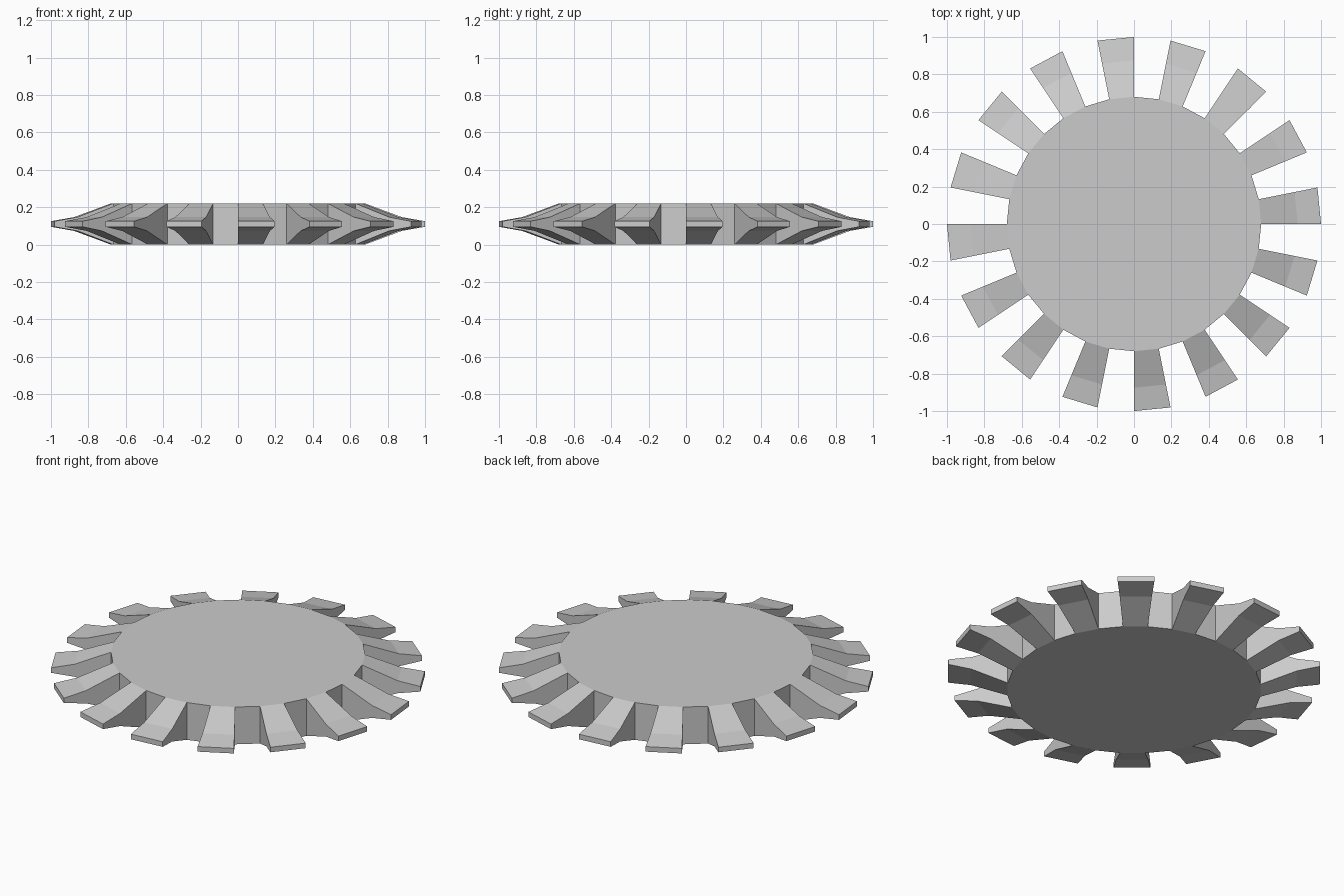
import bpy, bmesh, math
from mathutils import Vector

if "Cube" in bpy.data.objects:
    bpy.data.objects.remove(bpy.data.objects["Cube"])

SECTORS = 32          # 16 teeth alternating with 16 gaps
HEIGHT = 0.22
MID = HEIGHT / 2
ROOT = 0.68
# tooth sections: radius, half thickness
SECTIONS = [(0.875, 0.037), (1.0, 0.015)]

metal = bpy.data.materials.new("plain grey")
metal.diffuse_color = (0.6, 0.6, 0.6, 1)
metal.use_nodes = True
metal.node_tree.nodes["Principled BSDF"].inputs["Base Color"].default_value = metal.diffuse_color

bm = bmesh.new()

# disc outline raised into a solid body
ring = []
for i in range(SECTORS):
    a = 2 * math.pi * i / SECTORS
    ring.append(bm.verts.new((ROOT * math.cos(a), ROOT * math.sin(a), 0)))
base = bm.faces.new(ring)
res = bmesh.ops.extrude_face_region(bm, geom=[base], use_keep_orig=True)
for v in res["geom"]:
    if isinstance(v, bmesh.types.BMVert):
        v.co.z = HEIGHT
bmesh.ops.recalc_face_normals(bm, faces=bm.faces[:])


def is_tooth(face):
    c = face.calc_center_median()
    if len(face.verts) != 4:
        return False
    angle = math.atan2(c.y, c.x) % (2 * math.pi)
    return int(angle / (2 * math.pi / SECTORS)) % 2 == 0


# teeth pulled out of every second wall, tapering towards the tip
walls = [f for f in bm.faces if is_tooth(f)]
for radius, half in SECTIONS:
    walls = bmesh.ops.extrude_discrete_faces(bm, faces=walls)["faces"]
    for f in walls:
        for v in f.verts:
            flat = Vector((v.co.x, v.co.y)).normalized() * radius
            z = MID + (half if v.co.z > MID else -half)
            v.co = (flat.x, flat.y, z)

bmesh.ops.recalc_face_normals(bm, faces=bm.faces[:])
mesh = bpy.data.meshes.new("gear_wheel")
bm.to_mesh(mesh)
bm.free()
mesh.materials.append(metal)
gear = bpy.data.objects.new("gear_wheel", mesh)
bpy.context.collection.objects.link(gear)
